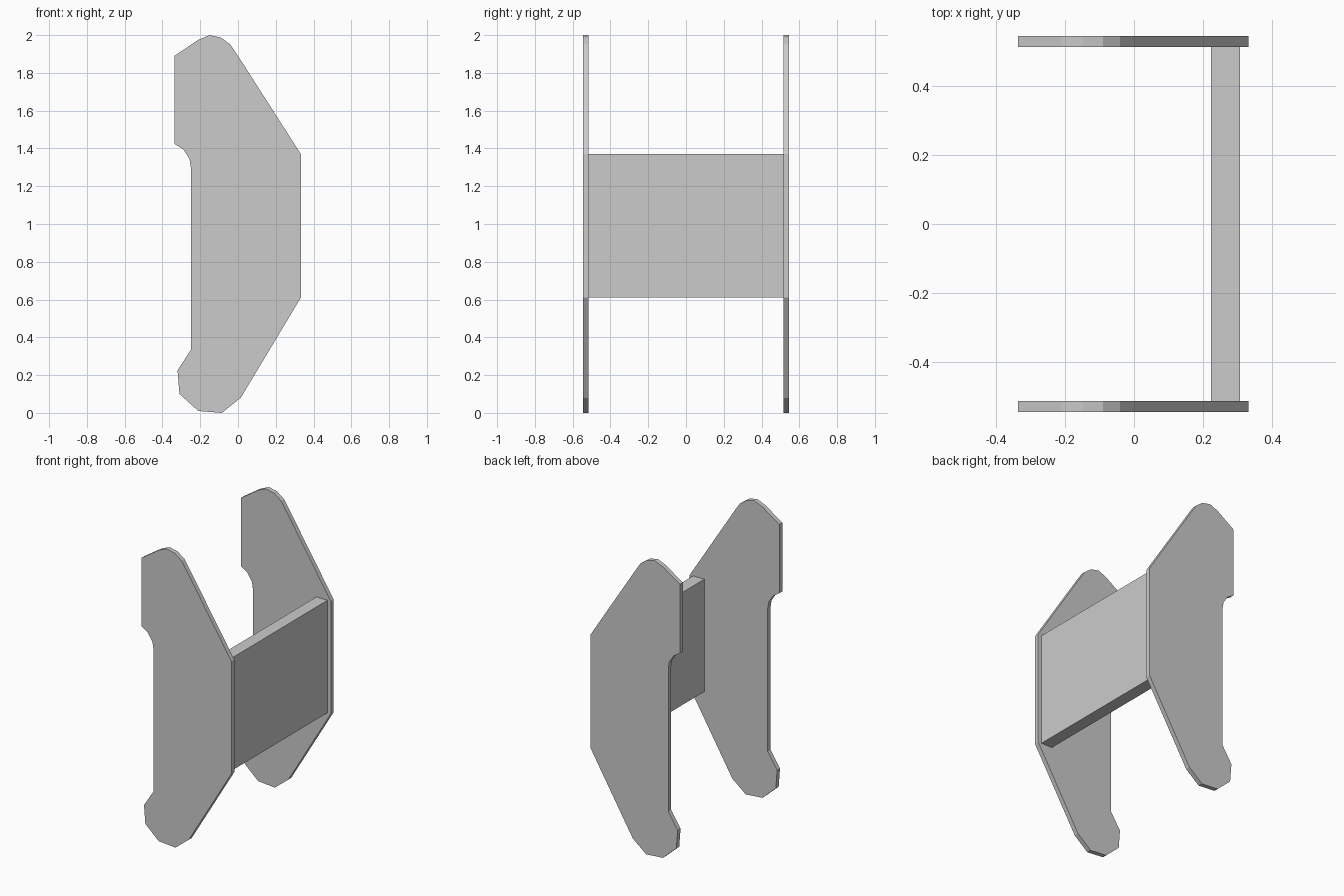
import bpy
import bmesh
from mathutils import Vector

cube = bpy.data.objects.get("Cube")
if cube:
    bpy.data.objects.remove(cube, do_unlink=True)

# Single plain grey material
GREY = (0.6, 0.6, 0.6, 1.0)
grey = bpy.data.materials.new("plain_grey")
grey.use_nodes = True
grey.diffuse_color = GREY
grey.node_tree.nodes["Principled BSDF"].inputs["Base Color"].default_value = GREY

INNER, OUTER = 0.515, 0.546   # inner and outer faces of the side plates

# Side plate outline in x, z
OUTLINE = [
    (-0.337, 1.425), (-0.337, 1.89), (-0.21, 1.975), (-0.15, 2.0),
    (-0.09, 1.987), (-0.04, 1.95), (0.0, 1.89), (0.333, 1.37),
    (0.333, 0.61), (0.015, 0.08), (-0.085, 0.0), (-0.21, 0.01),
    (-0.31, 0.10), (-0.32, 0.225), (-0.25, 0.333), (-0.25, 1.30),
    (-0.257, 1.345), (-0.29, 1.395),
]


def extruded(name, outline, y0, y1):
    """Solid made by sweeping an x-z outline from y0 to y1."""
    bm = bmesh.new()
    face = bm.faces.new([bm.verts.new((x, y0, z)) for x, z in outline])
    swept = bmesh.ops.extrude_face_region(bm, geom=[face])["geom"]
    verts = [v for v in swept if isinstance(v, bmesh.types.BMVert)]
    bmesh.ops.translate(bm, verts=verts, vec=Vector((0, y1 - y0, 0)))
    bmesh.ops.recalc_face_normals(bm, faces=bm.faces)
    mesh = bpy.data.meshes.new(name)
    bm.to_mesh(mesh)
    bm.free()
    mesh.materials.append(grey)
    obj = bpy.data.objects.new(name, mesh)
    bpy.context.collection.objects.link(obj)
    return obj


# Matching plates at the front and back
extruded("front_side_plate", OUTLINE, -OUTER, -INNER)
extruded("back_side_plate", OUTLINE, INNER, OUTER)

# Upright panel joining the plates
x0, x1, z0, z1 = 0.224, 0.308, 0.61, 1.37
extruded("connecting_panel", [(x0, z0), (x1, z0), (x1, z1), (x0, z1)], -INNER, INNER)
